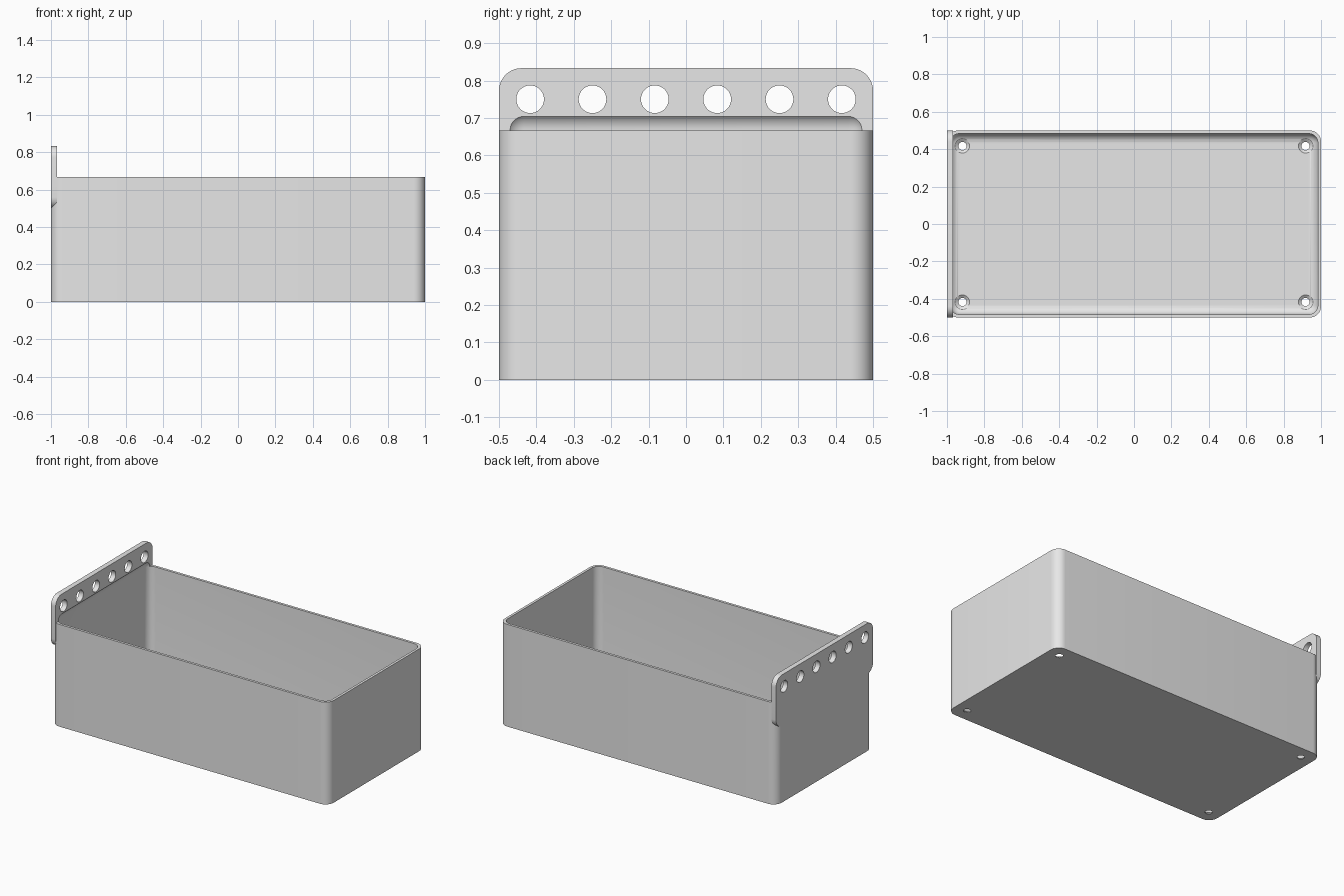
import bpy
import bmesh
from mathutils import Matrix, Vector

if "Cube" in bpy.data.objects:
    bpy.data.objects.remove(bpy.data.objects["Cube"], do_unlink=True)

# Overall measures
HALF_X, HALF_Y, HEIGHT = 1.0, 0.5, 0.667
WALL = 0.0167
CORNER = 0.06
PLATE = 0.0333
PLATE_LOW, PLATE_TOP = 0.5, 0.833

grey = bpy.data.materials.new("plain_grey")
grey.use_nodes = True
grey.diffuse_color = (0.8, 0.8, 0.8, 1)
grey.node_tree.nodes["Principled BSDF"].inputs["Base Color"].default_value = (0.8, 0.8, 0.8, 1)


def finish(name, bm):
    """Turn a bmesh into a grey object."""
    mesh = bpy.data.meshes.new(name)
    bmesh.ops.recalc_face_normals(bm, faces=bm.faces)
    bm.to_mesh(mesh)
    bm.free()
    mesh.materials.append(grey)
    obj = bpy.data.objects.new(name, mesh)
    bpy.context.collection.objects.link(obj)
    return obj


def rounded_box(name, low, high, radius, axis=None):
    """Box with rounded edges: those along one axis, or all of them."""
    low, high = Vector(low), Vector(high)
    bm = bmesh.new()
    bmesh.ops.create_cube(bm, size=1)
    for v in bm.verts:
        v.co = (low + high) / 2 + v.co * (high - low)
    edges = [e for e in bm.edges if axis is None
             or abs((e.verts[0].co - e.verts[1].co).normalized()[axis]) > 0.9]
    bmesh.ops.bevel(bm, geom=edges, offset=radius, segments=10,
                    profile=0.5, affect='EDGES')
    return finish(name, bm)


def add_cone(bm, centre, r_low, r_high, depth, turn=Matrix()):
    bmesh.ops.create_cone(bm, cap_ends=True, segments=40, radius1=r_low,
                          radius2=r_high, depth=depth,
                          matrix=Matrix.Translation(centre) @ turn)


def combine(target, tool, operation):
    """Apply a boolean and drop the tool."""
    mod = target.modifiers.new("combine", 'BOOLEAN')
    mod.object, mod.operation, mod.solver = tool, operation, 'EXACT'
    bpy.context.view_layer.objects.active = target
    bpy.ops.object.modifier_apply(modifier=mod.name)
    bpy.data.objects.remove(tool, do_unlink=True)


# Outer shell of the bin and the hanging plate on its end
storage_bin = rounded_box("storage_bin", (-HALF_X, -HALF_Y, 0),
                          (HALF_X, HALF_Y, HEIGHT), CORNER, axis=2)
plate = rounded_box("hanging_plate", (-HALF_X, -HALF_Y, PLATE_LOW),
                    (-HALF_X + PLATE, HALF_Y, PLATE_TOP), CORNER, axis=0)
combine(storage_bin, plate, 'UNION')

# Cavity with filleted edges, which also scoops the foot of the plate
cavity = rounded_box("cavity", (WALL - HALF_X, WALL - HALF_Y, WALL),
                     (HALF_X - WALL, HALF_Y - WALL, 0.717), 0.05)
combine(storage_bin, cavity, 'DIFFERENCE')

# Row of hanging holes
bm = bmesh.new()
for i in range(6):
    add_cone(bm, (-HALF_X, (i - 2.5) / 6, 0.75), 0.037, 0.037, 0.2,
             Matrix.Rotation(1.5707963, 4, 'Y'))
combine(storage_bin, finish("plate_holes", bm), 'DIFFERENCE')

# Countersunk screw holes in the floor corners
for r_low, r_high, z, depth in ((0.022, 0.022, 0, 0.1), (0.022, 0.042, 0.0125, 0.015),
                                (0.042, 0.042, 0.045, 0.052)):
    bm = bmesh.new()
    for x in (-0.917, 0.917):
        for y in (-0.417, 0.417):
            add_cone(bm, (x, y, z), r_low, r_high, depth)
    combine(storage_bin, finish("screw_holes", bm), 'DIFFERENCE')

# Smooth the fillets, keep crisp rims
bpy.ops.object.select_all(action='DESELECT')
storage_bin.select_set(True)
bpy.context.view_layer.objects.active = storage_bin
bpy.ops.object.shade_smooth_by_angle(angle=0.52)
